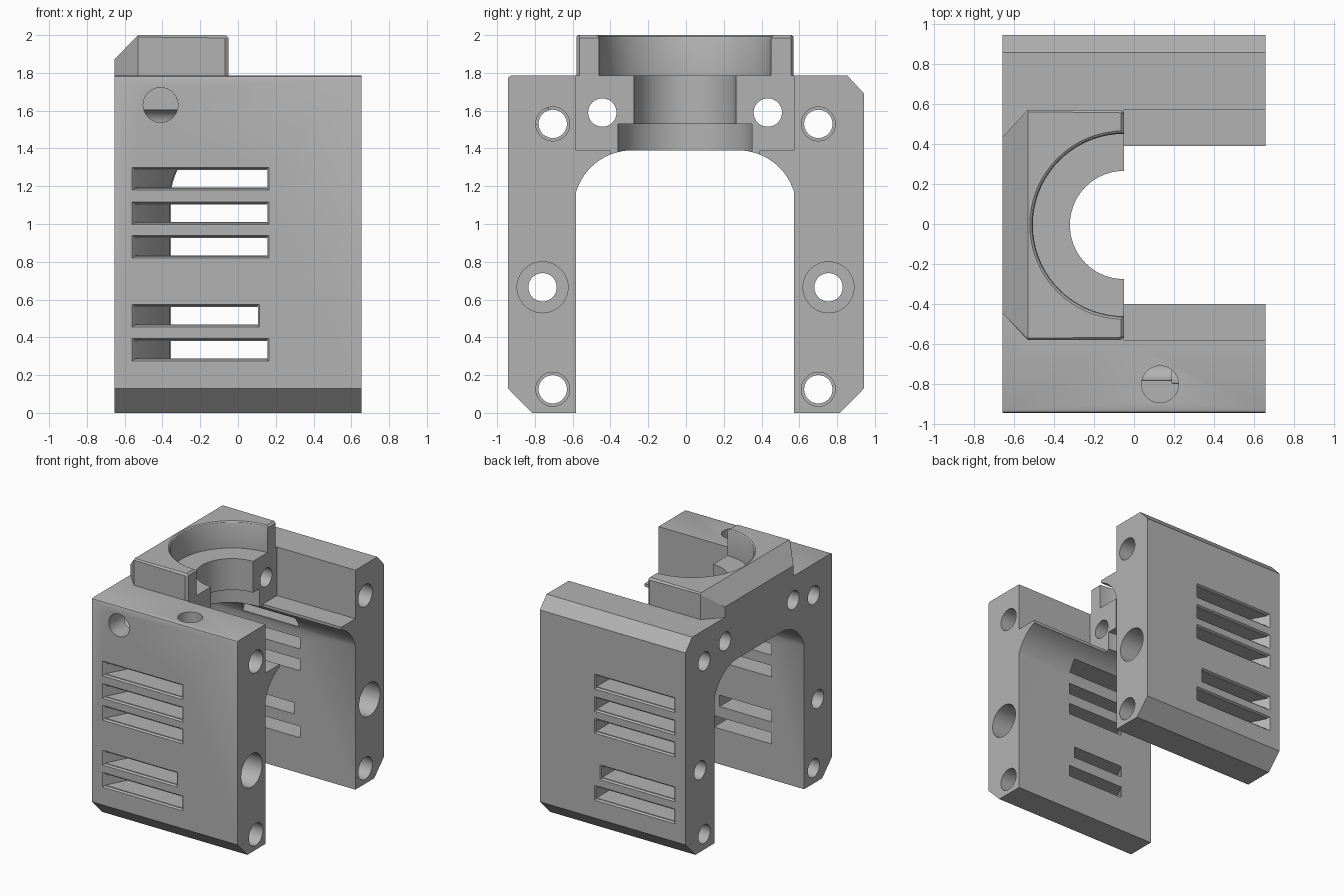
import bpy, bmesh, math
from mathutils import Matrix, Vector

cube = bpy.data.objects.get("Cube")
if cube:
    bpy.data.objects.remove(cube, do_unlink=True)

grey = bpy.data.materials.new("plain grey")
grey.use_nodes = True
colour = (0.45, 0.45, 0.45, 1)
grey.diffuse_color = colour
grey.node_tree.nodes["Principled BSDF"].inputs["Base Color"].default_value = colour

LEFT, RIGHT = -0.655, 0.655   # ends in x
STEP = -0.05                  # front face of the bridge
MID = -0.005                  # centre line of the gap in y


def to_object(name, bm):
    bmesh.ops.recalc_face_normals(bm, faces=bm.faces)
    mesh = bpy.data.meshes.new(name)
    bm.to_mesh(mesh)
    bm.free()
    mesh.materials.append(grey)
    ob = bpy.data.objects.new(name, mesh)
    bpy.context.collection.objects.link(ob)
    return ob


def hull(name, points):
    bm = bmesh.new()
    for p in points:
        bm.verts.new(p)
    bmesh.ops.convex_hull(bm, input=bm.verts)
    bmesh.ops.dissolve_limit(bm, angle_limit=0.001, verts=bm.verts, edges=bm.edges)
    return to_object(name, bm)


def box(name, xs, ys, zs):
    return hull(name, [(x, y, z) for x in xs for y in ys for z in zs])


def cylinder(name, start, end, radius):
    start, end = Vector(start), Vector(end)
    axis = end - start
    turn = axis.to_track_quat('Z', 'Y').to_matrix().to_4x4()
    bm = bmesh.new()
    bmesh.ops.create_cone(bm, cap_ends=True, segments=40, radius1=radius, radius2=radius,
                          depth=axis.length,
                          matrix=Matrix.Translation((start + end) / 2) @ turn)
    return to_object(name, bm)


def lathe(name, profile, centre):
    bm = bmesh.new()
    verts = [bm.verts.new((r, 0, z)) for r, z in profile]
    edges = [bm.edges.new(pair) for pair in zip(verts, verts[1:])]
    bmesh.ops.spin(bm, geom=verts + edges, cent=(0, 0, 0), axis=(0, 0, 1),
                   angle=math.tau, steps=72)
    bmesh.ops.remove_doubles(bm, verts=bm.verts, dist=0.0001)
    bmesh.ops.translate(bm, verts=bm.verts, vec=centre)
    return to_object(name, bm)


def combine(tool, operation='DIFFERENCE'):
    mod = body.modifiers.new("combine", 'BOOLEAN')
    mod.operation, mod.solver, mod.object = operation, 'EXACT', tool
    bpy.context.view_layer.objects.active = body
    bpy.ops.object.modifier_apply(modifier=mod.name)
    bpy.data.objects.remove(tool, do_unlink=True)


# Arched body: one outline in y and z, extruded along x
arc = []
for i in range(17):
    a = math.radians(17 + 73 * i / 16)
    arc.append((0.28 + 0.31 * math.cos(a), 1.08 + 0.31 * math.sin(a)))
arc[0] = (0.577, 1.17)
outline = [(0.577, 0), (0.815, 0), (0.943, 0.13), (0.943, 1.69), (0.855, 1.785),
           (-0.925, 1.785), (-0.938, 1.78), (-0.943, 1.767),
           (-0.943, 0.13), (-0.815, 0), (-0.577, 0)]
outline += [(-y, z) for y, z in arc] + arc[::-1]
outline = [(y + MID if abs(y) < 0.6 else y, z) for y, z in outline]
bm = bmesh.new()
end_face = bm.faces.new([bm.verts.new((LEFT, y, z)) for y, z in outline])
grown = bmesh.ops.extrude_face_region(bm, geom=[end_face])["geom"]
bmesh.ops.translate(bm, vec=(RIGHT - LEFT, 0, 0),
                    verts=[g for g in grown if isinstance(g, bmesh.types.BMVert)])
body = to_object("slotted_bracket", bm)

# Raised collar on the bridge, chamfered at the outer end
points = []
for s in (-1, 1):
    for x, y, z in [(LEFT, 0.44, 1.7), (LEFT, 0.44, 1.87), (-0.53, 0.575, 1.7),
                    (-0.53, 0.575, 1.99), (-0.53, 0.565, 2),
                    (-0.07, 0.575, 1.7), (STEP, 0.56, 1.7), (-0.07, 0.575, 1.985),
                    (STEP, 0.56, 1.985), (-0.065, 0.56, 2)]:
        points.append((x, s * y + MID, z))
combine(hull("collar", points), 'UNION')

# Open the space in front of the bridge, leaving thin ledges
combine(box("front_opening", (STEP, 1), (MID - 0.577, MID + 0.577), (1.39, 2.2)))
combine(box("ledge_trim", (STEP, 1), (MID - 0.395, MID + 0.395), (1.1, 1.6)))

# Stepped round seat
combine(lathe("seat_bore", [(0, 1.2), (0.355, 1.2), (0.355, 1.53), (0.27, 1.53),
                            (0.27, 1.785), (0.455, 1.785), (0.455, 1.98),
                            (0.46, 1.993), (0.47, 2), (0.47, 2.1), (0, 2.1)],
              (STEP, MID, 0)))

# Screw holes along x: offset in y, height, wide radius, where the wide part begins
for s in (-1, 1):
    for y, z, wide, start in [(0.703, 1.53, 0.09, 0.19), (0.757, 0.665, 0.135, 0.15),
                              (0.703, 0.125, 0.09, 0.19)]:
        y = s * y + MID / 2
        combine(cylinder("screw_hole", (-1, y, z), (1, y, z), 0.075))
        combine(cylinder("screw_recess", (start, y, z), (1, y, z), wide))
    y = s * 0.438 + MID
    combine(cylinder("bridge_hole", (-1, y, 1.59), (0.2, y, 1.59), 0.075))

# Access holes in the front wall
combine(cylinder("front_access", (-0.41, -1.1, 1.63), (-0.41, -0.70, 1.63), 0.092))
combine(cylinder("top_access", (0.13, -0.8, 1.53), (0.13, -0.8, 1.9), 0.092))

# Vent slots with a slanted end and a chamfered rim, in both walls
for s in (-1, 1):
    for z, right in [(1.24, 0.155), (1.057, 0.155), (0.88, 0.155),
                     (0.515, 0.105), (0.335, 0.155)]:
        slot, rim = [], []
        for h in (-0.046, 0.046):
            for y, left in [(0.97, -0.568), (0.40, -0.264)]:
                slot += [(left, s * y, z + h), (right, s * y, z + h)]
            for y, grow in [(0.953, 0.02), (0.928, -0.005)]:
                zz = z + h + math.copysign(grow, h)
                rim += [(-0.55 - grow, s * y, zz), (right + grow, s * y, zz)]
        combine(hull("vent_slot", slot))
        combine(hull("vent_rim", rim))

bpy.ops.object.select_all(action='DESELECT')
body.select_set(True)
bpy.context.view_layer.objects.active = body
bpy.ops.object.shade_smooth_by_angle(angle=math.radians(25))
